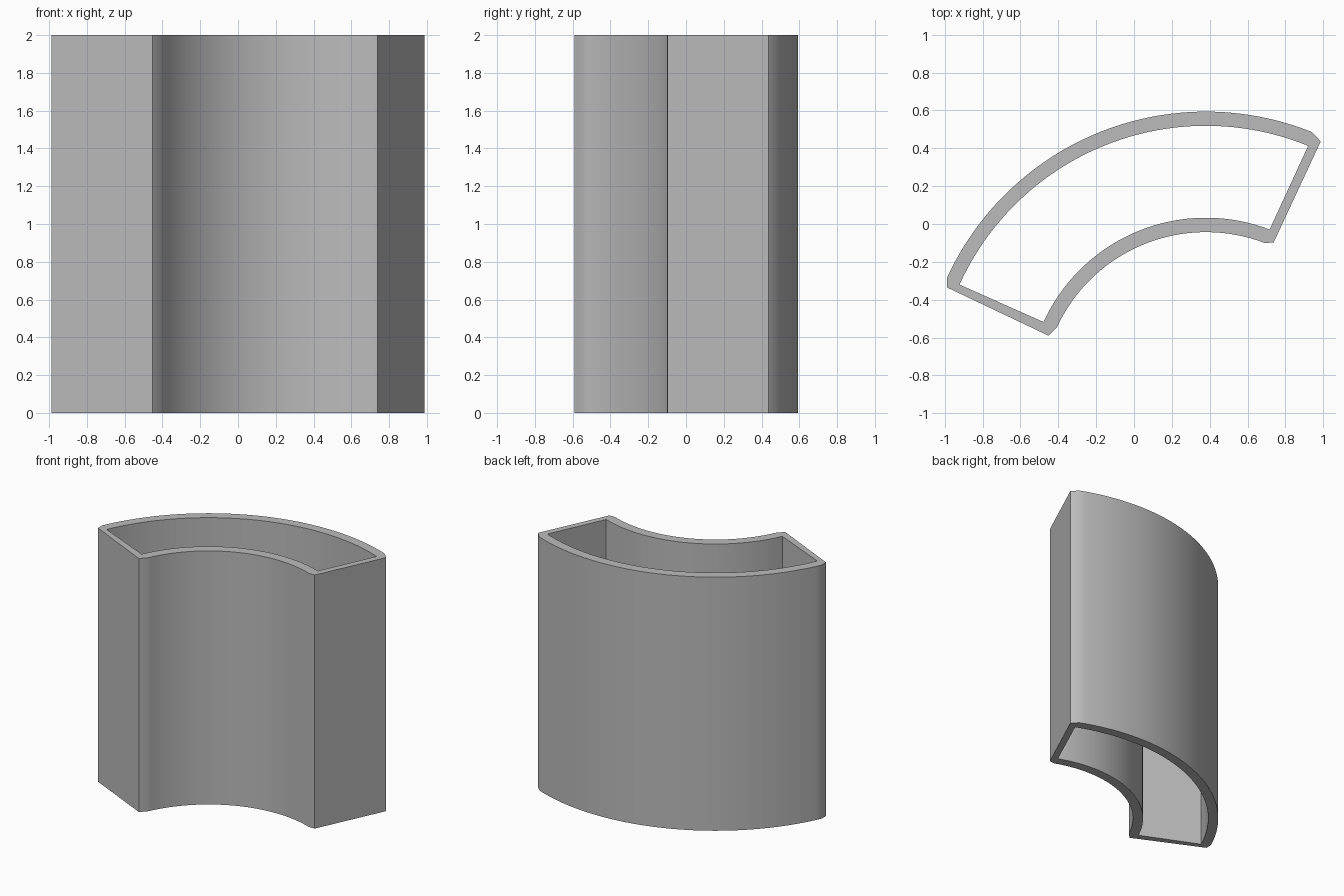
import bpy
import bmesh
from math import cos, sin, radians
from mathutils import Vector

if "Cube" in bpy.data.objects:
    bpy.data.objects.remove(bpy.data.objects["Cube"], do_unlink=True)

CENTRE = Vector((0.38, -0.911))
HEIGHT = 2.0
STEPS = 48


def arc(radius, start, end):
    """Points on an arc about the shared centre, angles in degrees."""
    angles = [radians(start + (end - start) * i / STEPS) for i in range(STEPS + 1)]
    return [CENTRE + radius * Vector((cos(a), sin(a))) for a in angles]


# Outer profile: two arcs joined by end walls with clipped corners
left_corners = [Vector((-0.987, -0.336)), Vector((-0.452, -0.59))]
right_corners = [Vector((0.738, -0.098)), Vector((0.987, 0.437))]
outer = (arc(1.505, 68.2, 155.3) + left_corners
         + arc(0.868, 155.0, 69.1) + right_corners)

# Cavity profile; its corners repeat so that each outer point has a partner
far, near = arc(1.43, 67.8, 155.6), arc(0.944, 155.4, 69.1)
cavity = far + [far[-1], near[0]] + near + [near[-1], far[0]]

bm = bmesh.new()


def ring(points, z):
    """One vertex per point, sharing vertices where points repeat."""
    made = {}
    verts = []
    for p in points:
        key = (p.x, p.y)
        if key not in made:
            made[key] = bm.verts.new((p.x, p.y, z))
        verts.append(made[key])
    return verts


def bridge(a, b):
    """Faces between two matching rings, dropping repeated corners."""
    for i in range(len(a)):
        j = (i + 1) % len(a)
        corners = list(dict.fromkeys((a[i], a[j], b[j], b[i])))
        if len(corners) > 2:
            bm.faces.new(corners)


# Walls, rims and the open channel through the middle
outer_low, outer_high = ring(outer, 0), ring(outer, HEIGHT)
inner_low, inner_high = ring(cavity, 0), ring(cavity, HEIGHT)
bridge(outer_low, outer_high)
bridge(outer_high, inner_high)
bridge(inner_high, inner_low)
bridge(inner_low, outer_low)
bmesh.ops.recalc_face_normals(bm, faces=bm.faces)

mesh = bpy.data.meshes.new("curved_sleeve")
bm.to_mesh(mesh)
bm.free()
sleeve = bpy.data.objects.new("curved_sleeve", mesh)
bpy.context.collection.objects.link(sleeve)

# Single grey material
grey = bpy.data.materials.new("plain grey")
grey.use_nodes = True
colour = (0.5, 0.5, 0.5, 1)
grey.diffuse_color = colour
grey.node_tree.nodes["Principled BSDF"].inputs["Base Color"].default_value = colour
mesh.materials.append(grey)

# Smooth arcs, crisp rims and corners
bpy.ops.object.select_all(action="DESELECT")
sleeve.select_set(True)
bpy.context.view_layer.objects.active = sleeve
bpy.ops.object.shade_smooth_by_angle(angle=radians(30))
